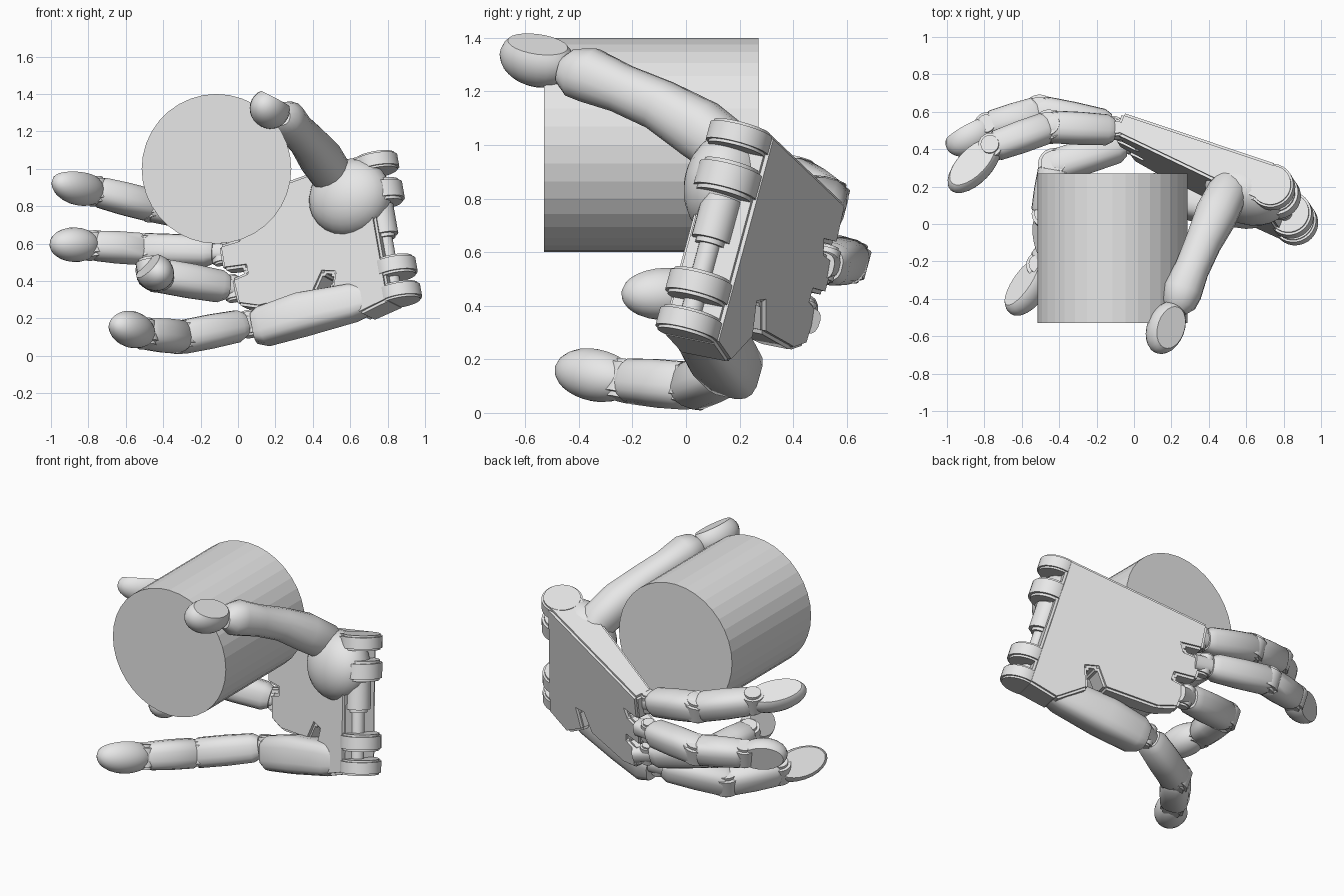
import bpy, bmesh, math
from mathutils import Vector, Matrix

cube = bpy.data.objects.get("Cube")
if cube:
    bpy.data.objects.remove(cube, do_unlink=True)

mat = bpy.data.materials.new("light_grey")
mat.use_nodes = True
GREY = (0.8, 0.8, 0.8, 1)
mat.diffuse_color = GREY
mat.node_tree.nodes["Principled BSDF"].inputs["Base Color"].default_value = GREY

# Palm frame: U wrist to knuckles, V thumb side to little finger, W out of the palm
O = Vector((0.83, 0.30, 1.06))
U = Vector((-0.93, 0.32, -0.25)).normalized()
V = Vector((0.1, -0.19, -0.75))
V = (V - U * V.dot(U)).normalized()
W = U.cross(V)


def P(u, v, w):
    return O + U * u + V * v + W * w


def finish(name, bm, angle=35):
    bmesh.ops.recalc_face_normals(bm, faces=bm.faces[:])
    mesh = bpy.data.meshes.new(name)
    bm.to_mesh(mesh)
    bm.free()
    mesh.materials.append(mat)
    ob = bpy.data.objects.new(name, mesh)
    bpy.context.collection.objects.link(ob)
    if angle:
        bpy.ops.object.select_all(action='DESELECT')
        ob.select_set(True)
        bpy.context.view_layer.objects.active = ob
        bpy.ops.object.shade_smooth_by_angle(angle=math.radians(angle))
    return ob


def tube(name, pts, radii, side=V, power=0.75, n=16):
    """Loft rounded-square rings along a path."""
    bm = bmesh.new()
    pts = [Vector(p) for p in pts]
    rings = []
    for i, (p, r) in enumerate(zip(pts, radii)):
        d = (pts[min(i + 1, len(pts) - 1)] - pts[max(i - 1, 0)]).normalized()
        s = (side - d * side.dot(d)).normalized()
        t = d.cross(s)
        ring = []
        for k in range(n):
            a = math.tau * (k + 0.5) / n
            c, q = math.cos(a), math.sin(a)
            c = math.copysign(abs(c) ** power, c)
            q = math.copysign(abs(q) ** power, q)
            ring.append(bm.verts.new(p + (s * c + t * q) * r))
        rings.append(ring)
    for a, b in zip(rings, rings[1:]):
        for k in range(n):
            bm.faces.new((a[k], a[(k + 1) % n], b[(k + 1) % n], b[k]))
    bm.faces.new(rings[0])
    bm.faces.new(rings[-1])
    return finish(name, bm)


def phalanx(name, a, b, r0, r1):
    a, b = Vector(a), Vector(b)
    steps = ((0.0, 0.72), (0.1, 0.96), (0.5, 1.0), (0.9, 0.97), (1.0, 0.75))
    tube(name, [a.lerp(b, t) for t, _ in steps],
         [(r0 + (r1 - r0) * t) * f for t, f in steps])


def pin(name, c, axis, r, half, n=20):
    """Cylinder centred on c along axis with softened rims."""
    bm = bmesh.new()
    bmesh.ops.create_cone(bm, cap_ends=True, segments=n, radius1=r, radius2=r, depth=2 * half)
    rims = [e for e in bm.edges if abs(e.verts[0].co.z - e.verts[1].co.z) < 1e-5]
    bmesh.ops.bevel(bm, geom=rims, offset=min(r, half) * 0.25, segments=2, affect='EDGES')
    rot = Vector(axis).to_track_quat('Z', 'Y').to_matrix().to_4x4()
    bm.transform(Matrix.Translation(c) @ rot)
    return finish(name, bm)


def ellipsoid(name, c, axes, radii, nail=None):
    """Ellipsoid on three axes; nail slices the third axis flat."""
    bm = bmesh.new()
    bmesh.ops.create_uvsphere(bm, u_segments=24, v_segments=14, radius=1)
    if nail is not None:
        geom = bm.verts[:] + bm.edges[:] + bm.faces[:]
        cut = bmesh.ops.bisect_plane(bm, geom=geom, plane_co=(0, 0, nail),
                                     plane_no=(0, 0, 1), clear_outer=True)
        edges = [e for e in cut['geom_cut'] if isinstance(e, bmesh.types.BMEdge)]
        bmesh.ops.contextual_create(bm, geom=edges)
    m = Matrix([a * r for a, r in zip(axes, radii)]).transposed().to_4x4()
    bm.transform(Matrix.Translation(c) @ m)
    return finish(name, bm)


def fingertip(name, a, b, r, up=None, nail=0.5):
    a, b = Vector(a), Vector(b)
    d = (b - a).normalized()
    up = Vector(up) if up else -W
    up = (up - d * up.dot(d)).normalized()
    ellipsoid(name, (a + b) / 2, (d, up.cross(d), up), ((b - a).length / 2, r, r * 1.05), nail)


# Held cylinder
bm = bmesh.new()
bmesh.ops.create_cone(bm, cap_ends=True, segments=36, radius1=0.4, radius2=0.4, depth=0.8)
bm.transform(Matrix.Translation((-0.115, -0.13, 1.0)) @ Matrix.Rotation(math.pi / 2, 4, 'X'))
finish("held_cylinder", bm, None)

# Palm plate with knuckle lugs, tapering towards the fingers
outline = [(0.08, 0.0), (0.98, 0.04), (1.0, 0.2), (0.88, 0.22), (0.9, 0.25), (1.02, 0.25),
           (1.02, 0.39), (0.89, 0.41), (0.89, 0.44), (0.98, 0.45), (0.97, 0.6), (0.85, 0.65),
           (0.52, 0.67), (0.44, 0.57), (0.38, 0.59), (0.43, 0.71), (0.27, 0.85), (0.08, 0.82)]
bm = bmesh.new()
back = [bm.verts.new(P(u, v, 0)) for u, v in outline]
front = [bm.verts.new(P(u, v, 0.24 - 0.12 * u)) for u, v in outline]
bm.faces.new(back)
bm.faces.new(front)
for i in range(len(outline)):
    j = (i + 1) % len(outline)
    bm.faces.new((back[i], back[j], front[j], front[i]))
bmesh.ops.recalc_face_normals(bm, faces=bm.faces[:])
bmesh.ops.bevel(bm, geom=bm.edges[:], offset=0.02, segments=2, affect='EDGES', clamp_overlap=True)
finish("palm", bm)

# Thumb mound on the palm
ellipsoid("thumb_mound", P(0.22, 0.2, 0.17), (U, V, W), (0.23, 0.21, 0.16))

# Wrist fork discs and the hub between them
for i, (v0, v1) in enumerate(((0.0, 0.09), (0.15, 0.27), (0.58, 0.68), (0.73, 0.82))):
    pin(f"wrist_prong_{i + 1}", P(0.06, (v0 + v1) / 2, 0.12), V, 0.12, (v1 - v0) / 2, 28)
pin("wrist_hub", P(0.08, 0.36, 0.13), V, 0.075, 0.1)
pin("wrist_axle", P(0.08, 0.42, 0.13), V, 0.04, 0.38)

# Little finger's hinged palm section
tube("little_finger_palm_section",
     [P(0.2, 0.76, 0.12), P(0.32, 0.76, 0.14), P(0.6, 0.76, 0.18), P(0.82, 0.775, 0.2), P(0.87, 0.775, 0.21)],
     (0.07, 0.1, 0.115, 0.105, 0.08), power=0.6)

# Four fingers: knuckle, middle joint, end joint, tip, radius, nail direction
fingers = {
    "index": ((-0.08, 0.50, 0.73), (-0.45, 0.52, 0.80), (-0.76, 0.41, 0.88),
              (-0.98, 0.18, 0.93), 0.088, (-0.2, 0.4, 0.9)),
    "middle": ((-0.10, 0.52, 0.555), (-0.50, 0.60, 0.57), (-0.78, 0.52, 0.59),
               (-1.0, 0.40, 0.60), 0.088, None),
    "ring": ((-0.03, 0.43, 0.36), (-0.42, 0.31, 0.43), (-0.47, 0.04, 0.45),
             (-0.41, -0.24, 0.44), 0.092, (-0.7, 0.1, 0.6)),
    "little": ((0.06, 0.19, 0.17), (-0.30, 0.02, 0.10), (-0.50, -0.23, 0.12),
               (-0.66, -0.48, 0.17), 0.092, (-0.6, 0.4, 0.5)),
}
for name, (k, m, e, t, r, up) in fingers.items():
    k, m, e, t = (Vector(p) for p in (k, m, e, t))
    reach = (m - k).normalized()
    pin(f"{name}_knuckle_pin", k, V, 0.045, 0.07)
    tube(f"{name}_knuckle_link", [k - reach * 0.08, k + reach * 0.08], (0.05, 0.05))
    phalanx(f"{name}_lower_phalanx", k + reach * 0.03, m + reach * 0.03, r * 0.95, r)
    pin(f"{name}_middle_joint", m, V, r * 0.93, r * 0.8)
    phalanx(f"{name}_middle_phalanx", m, e, r, r * 0.92)
    pin(f"{name}_end_joint", e, V, r * 0.75, r * 0.8)
    fingertip(f"{name}_tip", e - (t - e) * 0.15, t, r * 1.05, up)

# Thumb: waisted lower part, rounded knuckle and flat-nailed tip
tube("thumb_lower",
     [(0.52, 0.25, 0.90), (0.50, 0.17, 0.97), (0.44, 0.05, 1.06), (0.37, -0.10, 1.15),
      (0.31, -0.24, 1.21), (0.26, -0.36, 1.26), (0.24, -0.43, 1.27), (0.23, -0.47, 1.28)],
     (0.07, 0.11, 0.115, 0.098, 0.093, 0.105, 0.09, 0.05),
     Vector((0.9, -0.4, 0.1)), 0.9)
fingertip("thumb_tip", (0.22, -0.42, 1.29), (0.12, -0.69, 1.35), 0.1, (0.4, -0.1, 0.9), 0.6)
